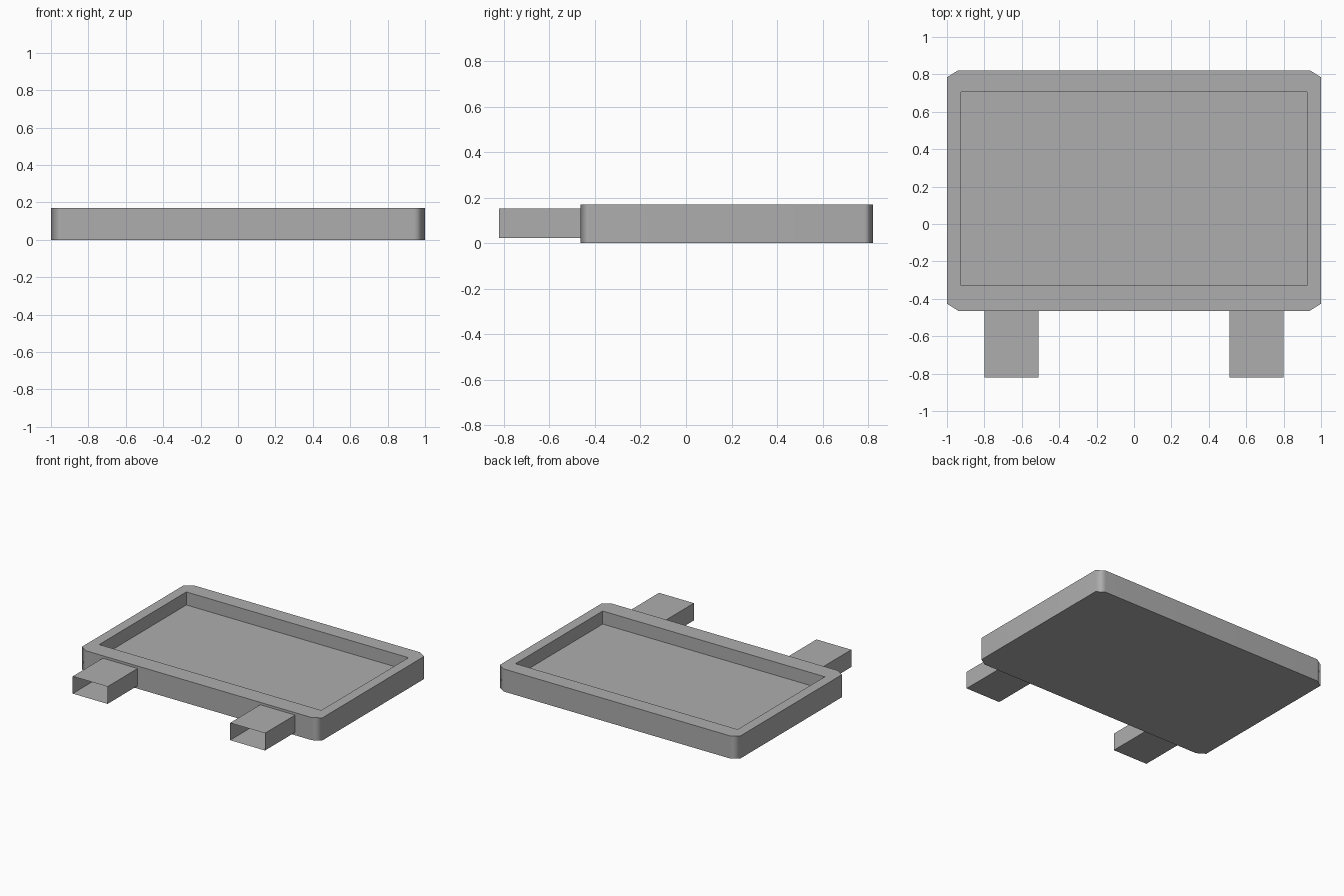
import bpy
import bmesh

cube = bpy.data.objects.get("Cube")
if cube:
    bpy.data.objects.remove(cube)

grey = bpy.data.materials.new("mid_grey")
grey.use_nodes = True
colour = (0.42, 0.42, 0.42, 1)
grey.diffuse_color = colour
grey.node_tree.nodes["Principled BSDF"].inputs["Base Color"].default_value = colour


def finish(bm, name):
    mesh = bpy.data.meshes.new(name)
    bm.to_mesh(mesh)
    bm.free()
    mesh.materials.append(grey)
    obj = bpy.data.objects.new(name, mesh)
    bpy.context.collection.objects.link(obj)
    return obj


def ring(bm, points, z):
    return [bm.verts.new((x, y, z)) for x, y in points]


def walls(bm, low, high):
    faces = []
    for i in range(len(low)):
        j = (i + 1) % len(low)
        faces.append(bm.faces.new((low[i], low[j], high[j], high[i])))
    return faces


def rectangle(x0, x1, y0, y1):
    return [(x0, y0), (x1, y0), (x1, y1), (x0, y1)]


# Tray: clipped-corner outline with a rectangular recess in the top
FRONT, BACK, TOP, FLOOR = -0.464, 0.822, 0.17, 0.072
CLIP_X, CLIP_Y = 0.06, 0.038
outline = []
for i, (x, y) in enumerate(rectangle(-1, 1, FRONT, BACK)):
    along_x = (x - CLIP_X if x > 0 else x + CLIP_X, y)
    along_y = (x, y - CLIP_Y if y > 0 else y + CLIP_Y)
    outline += [along_x, along_y] if i % 2 else [along_y, along_x]
recess = rectangle(-0.924, 0.924, -0.33, 0.706)

bm = bmesh.new()
base, rim = ring(bm, outline, 0), ring(bm, outline, TOP)
lip, floor = ring(bm, recess, TOP), ring(bm, recess, FLOOR)
bm.faces.new(base[::-1])
bm.faces.new(floor)
walls(bm, base, rim)
walls(bm, floor[::-1], lip[::-1])
for i in range(4):
    a, b, c = rim[2 * i], rim[2 * i + 1], rim[(2 * i + 2) % 8]
    bm.faces.new((a, b, lip[i]))
    bm.faces.new((b, c, lip[(i + 1) % 4], lip[i]))
tray = finish(bm, "tray")

# Soft shading across the clipped corners only
for obj in bpy.context.selected_objects:
    obj.select_set(False)
tray.select_set(True)
bpy.context.view_layer.objects.active = tray
bpy.ops.object.shade_smooth_by_angle(angle=1.05)
weighted = tray.modifiers.new("corner_shading", "WEIGHTED_NORMAL")
weighted.keep_sharp = True

# Sleeves: thin open-ended rectangular tubes on the front
for side, x0, x1 in (("right", -0.8, -0.51), ("left", 0.51, 0.8)):
    bm = bmesh.new()
    section = [(x0, 0.022), (x1, 0.022), (x1, 0.152), (x0, 0.152)]
    ends = [[bm.verts.new((x, y, z)) for x, z in section] for y in (FRONT, -0.822)]
    walls(bm, ends[1], ends[0])
    bmesh.ops.recalc_face_normals(bm, faces=bm.faces)
    finish(bm, side + "_sleeve")
